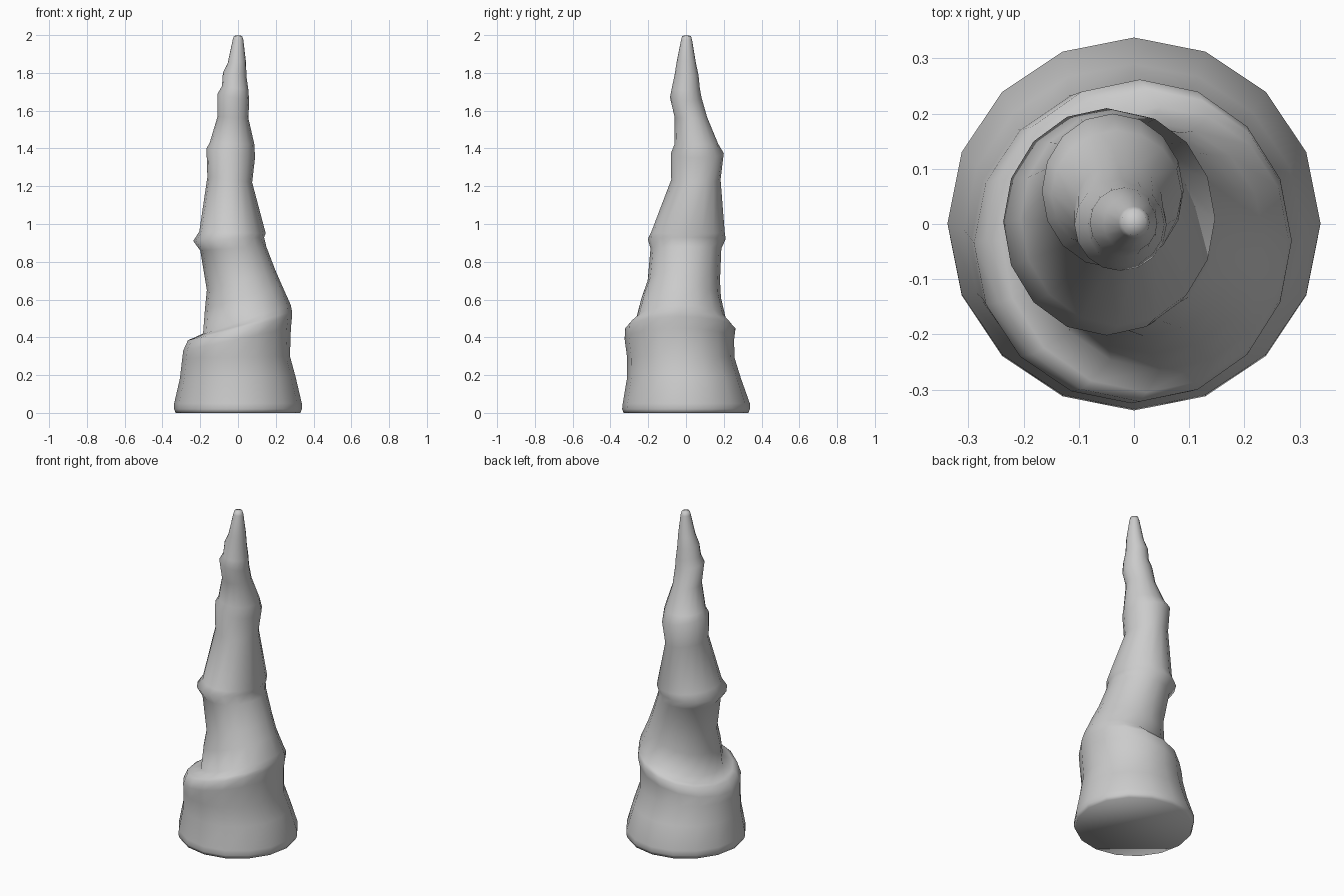
import bpy, bmesh, math

SIDES = 16
# tilted rings: x left, z left, x right, z right, y front, y back
RINGS = [
    (-.33, .0, .33, .0, -.33, .33),
    (-.338, .02, .338, .02, -.338, .338),
    (-.338, .05, .338, .05, -.335, .338),
    (-.308, .18, .305, .19, -.312, .29),
    (-.295, .29, .275, .30, -.312, .256),
    (-.29, .33, .28, .45, -.325, .255),
    (-.265, .385, .286, .51, -.322, .262),
    (-.24, .395, .286, .535, -.305, .245),
    (-.185, .42, .28, .57, -.265, .212),
    (-.175, .55, .235, .67, -.235, .185),
    (-.165, .65, .20, .75, -.203, .18),
    (-.20, .86, .15, .88, -.188, .187),
    (-.237, .91, .138, .93, -.202, .21),
    (-.205, .96, .147, .95, -.185, .205),
    (-.162, 1.25, .075, 1.22, -.078, .183),
    (-.167, 1.40, .09, 1.35, -.08, .20),
    (-.150, 1.43, .087, 1.42, -.06, .17),
    (-.108, 1.57, .055, 1.56, -.06, .112),
    (-.108, 1.69, .059, 1.65, -.085, .082),
    (-.085, 1.73, .055, 1.71, -.075, .073),
    (-.08, 1.80, .045, 1.78, -.06, .066),
    (-.055, 1.85, .042, 1.86, -.05, .052),
    (-.028, 1.975, .028, 1.975, -.026, .032),
    (-.022, 1.995, .022, 1.995, -.02, .026),
]


def add_ring(bm, xl, zl, xr, zr, yf, yb):
    cx, cy, cz = (xl + xr) / 2, (yf + yb) / 2, (zl + zr) / 2
    rx, ry, rise = (xr - xl) / 2, (yb - yf) / 2, (zr - zl) / 2
    verts = []
    for i in range(SIDES):
        a = math.tau * i / SIDES
        c, s = math.cos(a), math.sin(a)
        verts.append(bm.verts.new((cx + rx * c, cy + ry * s, cz + rise * c)))
    return verts


# loft the spire through the rings
bm = bmesh.new()
loops = [add_ring(bm, *r) for r in RINGS]
for lo, hi in zip(loops, loops[1:]):
    for i in range(SIDES):
        j = (i + 1) % SIDES
        bm.faces.new((lo[i], lo[j], hi[j], hi[i]))

# flat base and rounded tip
bm.faces.new(loops[0][::-1])
tip = bm.verts.new((0, .003, 2.0))
for i in range(SIDES):
    bm.faces.new((loops[-1][i], loops[-1][(i + 1) % SIDES], tip))
for f in bm.faces:
    f.smooth = True

mesh = bpy.data.meshes.new("spiral_spire")
bm.to_mesh(mesh)
bm.free()
bpy.context.collection.objects.link(bpy.data.objects.new("spiral_spire", mesh))
